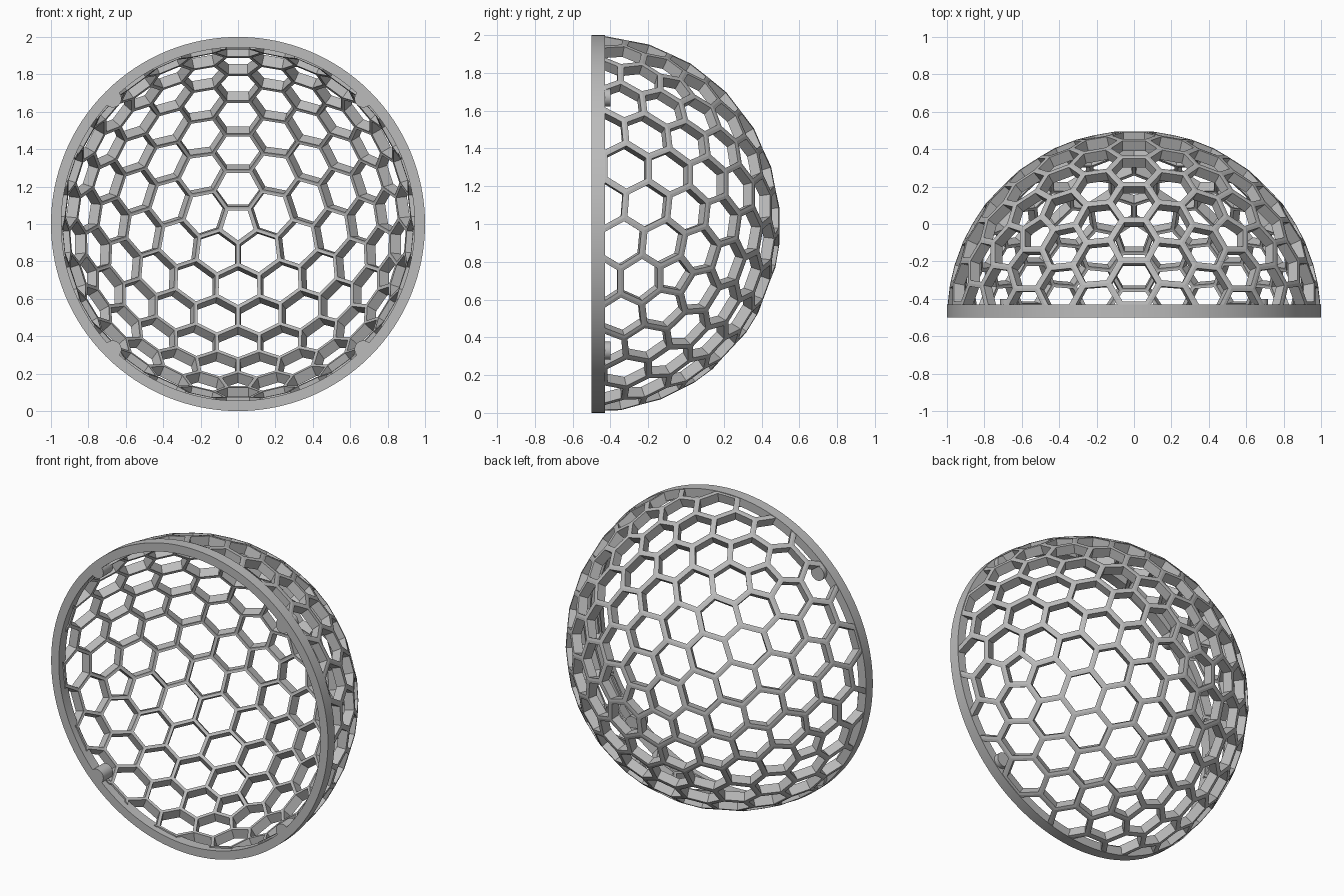
import bpy, bmesh
from math import sin, cos, pi, atan, atan2, radians
from mathutils import Vector

cube = bpy.data.objects.get("Cube")
if cube:
    bpy.data.objects.remove(cube, do_unlink=True)

CENTRE = Vector((0, -0.5, 1))   # middle of the open rim
FREQ = 9                        # divisions of each icosahedron edge
WALL = 0.06
STRUT = 0.034

grey = bpy.data.materials.new("grey_plastic")
grey.use_nodes = True
grey.diffuse_color = (0.5, 0.5, 0.5, 1)
grey.node_tree.nodes["Principled BSDF"].inputs["Base Color"].default_value = (0.5, 0.5, 0.5, 1)


def make_object(name, bm):
    bmesh.ops.recalc_face_normals(bm, faces=bm.faces)
    mesh = bpy.data.meshes.new(name)
    bm.to_mesh(mesh)
    bm.free()
    mesh.materials.append(grey)
    obj = bpy.data.objects.new(name, mesh)
    obj.location = CENTRE
    bpy.context.collection.objects.link(obj)
    return obj


def hull(points):
    bm = bmesh.new()
    for p in points:
        bm.verts.new(p)
    bmesh.ops.remove_doubles(bm, verts=bm.verts, dist=0.001)
    bmesh.ops.convex_hull(bm, input=bm.verts)
    bmesh.ops.triangulate(bm, faces=bm.faces)
    return bm


def geodesic_sphere():
    """Divided icosahedron with one corner on +y; every third grid point is a
    cell centre, so the rows of cells run diagonally across its faces."""
    lat = atan(0.5)
    corners = [Vector((0, 1, 0))]
    for k in range(5):
        az = 2 * pi * k / 5 + pi / 5
        corners.append(Vector((sin(az) * cos(lat), sin(lat), cos(az) * cos(lat))))
    ico = hull(corners + [-c for c in corners])
    arc = atan(2)
    points = []
    for f in ico.faces:
        a, b, c = (v.co for v in f.verts)
        for i in range(FREQ + 1):
            for j in range(i % 3, FREQ + 1 - i, 3):
                k = FREQ - i - j
                p = sum((v * sin(arc * n / FREQ) for v, n in ((a, i), (b, j), (c, k))), Vector())
                points.append(p.normalized())
    ico.free()
    return hull(points)


# Honeycomb dome: the dual of the divided sphere, each cell cut open
sphere = geodesic_sphere()
sphere.faces.index_update()
dome = bmesh.new()
nodes = [dome.verts.new(f.calc_center_median().normalized()) for f in sphere.faces]
for v in sphere.verts:
    if v.co.y < -0.25:
        continue
    axis = v.co.normalized()
    u = axis.orthogonal().normalized()
    w = axis.cross(u)
    ring = sorted(v.link_faces, key=lambda f: atan2(f.calc_center_median().dot(w),
                                                    f.calc_center_median().dot(u)))
    dome.faces.new([nodes[f.index] for f in ring])
sphere.free()
bmesh.ops.delete(dome, geom=[v for v in dome.verts if not v.link_faces], context='VERTS')
dome.normal_update()
cells = list(dome.faces)
bmesh.ops.inset_individual(dome, faces=cells, thickness=STRUT / 2, use_even_offset=True)
bmesh.ops.delete(dome, geom=cells, context='FACES')
bmesh.ops.bisect_plane(dome, geom=dome.verts[:] + dome.edges[:] + dome.faces[:],
                       plane_co=(0, 0.04, 0), plane_no=(0, 1, 0), clear_inner=True)
shell = make_object("honeycomb_dome", dome)
# Normals must point outwards so the wall grows inwards
if sum(p.normal.dot(p.center) for p in shell.data.polygons) < 0:
    shell.data.flip_normals()
solid = shell.modifiers.new("wall", 'SOLIDIFY')
solid.thickness = WALL
solid.offset = -1


def cylinder(name, radius, y0, y1, x, z):
    bm = bmesh.new()
    bmesh.ops.create_cone(bm, cap_ends=True, segments=32, radius1=radius, radius2=radius, depth=y1 - y0)
    for v in bm.verts:
        v.co = Vector((v.co.x + x, v.co.z + (y0 + y1) / 2, v.co.y + z))
    return make_object(name, bm)


# Flat rim ring
bm = bmesh.new()
STEPS = 128
loops = []
for s in range(STEPS):
    a = 2 * pi * s / STEPS
    loops.append([bm.verts.new((r * sin(a), y, r * cos(a)))
                  for r, y in ((1, 0), (1, 0.07), (0.945, 0.07), (0.945, 0))])
for s in range(STEPS):
    p, q = loops[s], loops[(s + 1) % STEPS]
    for i in range(4):
        j = (i + 1) % 4
        bm.faces.new((p[i], p[j], q[j], q[i]))
rim = make_object("rim_ring", bm)


def drill(obj, cutter):
    cut = obj.modifiers.new("hole", 'BOOLEAN')
    cut.operation = 'DIFFERENCE'
    cut.solver = 'EXACT'
    cut.object = cutter
    bpy.context.view_layer.objects.active = obj
    bpy.ops.object.modifier_apply(modifier=cut.name)


# Four screw posts with blind holes
round_parts = [rim]
for side, sx in (("left", 1), ("right", -1)):
    for level, sz in (("upper", 1), ("lower", -1)):
        x, z = 0.67 * sx, 0.67 * sz
        post = cylinder(f"{level}_{side}_screw_post", 0.047, 0, 0.1, x, z)
        hole = cylinder(f"{level}_{side}_hole_cutter", 0.027, -0.05, 0.06, x, z)
        drill(post, hole)
        drill(rim, hole)
        bpy.data.objects.remove(hole, do_unlink=True)
        round_parts.append(post)

# Smooth the round parts, keeping their edges sharp
bpy.ops.object.select_all(action='DESELECT')
for obj in round_parts:
    obj.select_set(True)
bpy.context.view_layer.objects.active = rim
bpy.ops.object.shade_smooth_by_angle(angle=radians(35))
